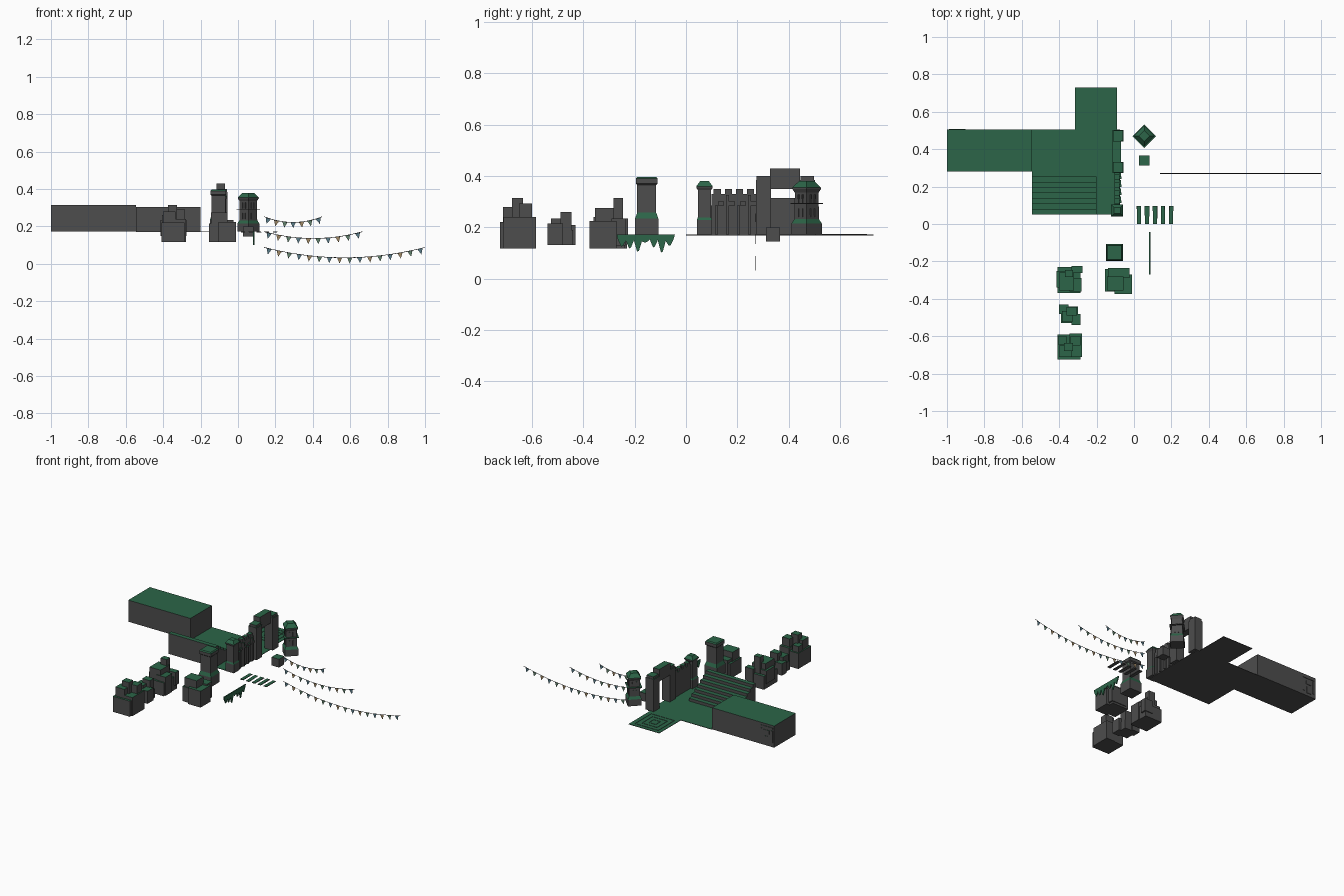
import bpy, bmesh, math, random

if "Cube" in bpy.data.objects:
    bpy.data.objects.remove(bpy.data.objects["Cube"])
random.seed(3)


def mat(name, rgb):
    m = bpy.data.materials.new(name)
    m.diffuse_color = (*rgb, 1)
    m.use_nodes = True
    m.node_tree.nodes["Principled BSDF"].inputs["Base Color"].default_value = m.diffuse_color
    return m


STONE = mat("dark_stone", (0.075, 0.075, 0.075))
GREEN = mat("moss_green", (0.025, 0.13, 0.065))
FLAGS = [mat("flag_blue", (0.1, 0.2, 0.25)), mat("flag_tan", (0.35, 0.25, 0.13)),
         mat("flag_green", (0.12, 0.22, 0.15))]


def finish(name, bm, mats=None):
    """Stone everywhere, moss on upward faces (unless mats are given)."""
    ob_me = bpy.data.meshes.new(name)
    if mats is None:
        bmesh.ops.recalc_face_normals(bm, faces=bm.faces)
        for f in bm.faces:
            f.normal_update()
            f.material_index = 1 if f.normal.z > 0.3 else 0
    bm.to_mesh(ob_me)
    bm.free()
    for m in mats or (STONE, GREEN):
        ob_me.materials.append(m)
    ob = bpy.data.objects.new(name, ob_me)
    bpy.context.collection.objects.link(ob)
    return ob


def add_box(bm, x0, x1, y0, y1, z0, z1):
    vs = bmesh.ops.create_cube(bm, size=1)["verts"]
    for v in vs:
        v.co = ((x0 + x1) / 2 + v.co.x * (x1 - x0), (y0 + y1) / 2 + v.co.y * (y1 - y0),
                (z0 + z1) / 2 + v.co.z * (z1 - z0))
    return vs


def boxes(name, items):
    bm = bmesh.new()
    for b in items:
        add_box(bm, *b)
    return finish(name, bm)


def extrude_x(name, pts, x0, x1, mats=None):
    """Extrude a (y, z) outline along x."""
    bm = bmesh.new()
    f = bm.faces.new([bm.verts.new((x0, y, z)) for y, z in pts])
    g = bmesh.ops.extrude_face_region(bm, geom=[f])["geom"]
    for v in g:
        if isinstance(v, bmesh.types.BMVert):
            v.co.x = x1
    bmesh.ops.recalc_face_normals(bm, faces=bm.faces)
    return finish(name, bm, mats)


def tower(name, cx, cy, prof, turn=math.pi / 4):
    """Square tower lofted from (corner radius, z) rings."""
    bm = bmesh.new()
    rings = [[bm.verts.new((cx + r * math.cos(turn + i * math.pi / 2),
                            cy + r * math.sin(turn + i * math.pi / 2), z)) for i in range(4)]
             for r, z in prof]
    for a, b in zip(rings, rings[1:]):
        for i in range(4):
            bm.faces.new((a[i], a[(i + 1) % 4], b[(i + 1) % 4], b[i]))
    bm.faces.new(rings[0][::-1])
    bm.faces.new(rings[-1])
    return finish(name, bm)


G = 0.172   # ground level of the courtyard
Q = math.sqrt(2)

# Courtyard floor and rear platform
boxes("courtyard_floor", [(-0.545, -0.075, 0.05, 0.505, G - 0.003, G)])
boxes("rear_platform", [(-0.315, -0.09, 0.505, 0.73, G - 0.003, G)])
rings = []
for h in (0.085, 0.055, 0.025):
    cx, cy, w, z = -0.2025, 0.6175, 0.006, (G, G + 0.002)
    for s in (-1, 1):
        rings.append((cx - h, cx + h, cy + s * h - w / 2, cy + s * h + w / 2, *z))
        rings.append((cx + s * h - w / 2, cx + s * h + w / 2, cy - h, cy + h, *z))
boxes("platform_pattern", rings)

# Long hall with carved relief on the back wall
boxes("long_hall", [(-1.0, -0.545, 0.28, 0.505, G, 0.315)])
boxes("hall_relief", [(-0.99, -0.9, 0.5, 0.508, 0.29, 0.3), (-0.99, -0.975, 0.5, 0.508, 0.2, 0.28),
                      (-0.915, -0.9, 0.5, 0.508, 0.2, 0.28), (-0.965, -0.925, 0.5, 0.508, 0.25, 0.275),
                      (-0.96, -0.93, 0.5, 0.508, 0.19, 0.235)])

# Staircase, high at the front, going down to the back
n, y0, y1, top = 7, 0.05, 0.255, 0.305
pts = [(y0, G), (y0, top)]
for i in range(n):
    y = y0 + (y1 - y0) * (i + 1) / n
    pts += [(y, top - (top - G) * i / n), (y, top - (top - G) * (i + 1) / n)]
pts.pop()
pts[-1] = (y1, top - (top - G) * (n - 1) / n)
pts.append((y1, G))
extrude_x("staircase", pts, -0.545, -0.2)

# Battlement wall with merlons and buttresses
wall = [(-0.105, -0.078, 0.1, 0.275, G, 0.33)]
for i in range(4):
    y = 0.108 + i * 0.043
    wall.append((-0.105, -0.078, y, y + 0.028, 0.33, 0.35))
    wall.append((-0.08, -0.066, y + 0.004, y + 0.017, G, 0.285 + 0.04 * (i % 2)))
    wall.append((-0.08, -0.07, y + 0.017, y + 0.04, 0.285, 0.3))
boxes("battlement_wall", wall)

# Gate pillars and lintel
for name, y in (("gate_pillar_front", 0.272), ("gate_pillar_back", 0.442)):
    boxes(name, [(-0.115, -0.055, y, y + 0.06, G, 0.385), (-0.11, -0.06, y + 0.003, y + 0.057, 0.385, 0.4)])
boxes("gate_lintel", [(-0.115, -0.07, 0.328, 0.444, 0.35, 0.43)])

# Towers
tower("corner_tower", -0.09, 0.072, [(r * Q, z) for r, z in (
    (0.03, G), (0.03, 0.228), (0.026, 0.238), (0.026, 0.345), (0.032, 0.355), (0.032, 0.36), (0.017, 0.38))])
tower("lone_pillar", -0.105, -0.153, [(r * Q, z) for r, z in (
    (0.045, G), (0.045, 0.235), (0.037, 0.257), (0.037, 0.365), (0.042, 0.37), (0.042, 0.39), (0.037, 0.397))])
TX, TY = 0.055, 0.47
tower("watch_tower", TX, TY, [(0.059, G), (0.059, 0.215), (0.048, 0.232), (0.046, 0.335), (0.056, 0.35),
                              (0.056, 0.355), (0.03, 0.38)], 0)
tower("watch_tower_ledge", TX, TY, [(0.063, 0.29), (0.063, 0.294)], 0)
bm = bmesh.new()
for k in range(4):   # window frames, one pair per tower face
    a = math.pi / 4 + k * math.pi / 2
    for z in (0.255, 0.31):
        for s in (-0.011, 0.011):
            vs = add_box(bm, 0.031, 0.037, s - 0.003, s + 0.003, z - 0.015, z + 0.018)
            for v in vs:
                x, y = v.co.x, v.co.y
                v.co.x = TX + x * math.cos(a) - y * math.sin(a)
                v.co.y = TY + x * math.sin(a) + y * math.cos(a)
finish("watch_tower_windows", bm)

# Loose crate and planks
boxes("stone_cube", [(0.027, 0.082, 0.312, 0.367, 0.145, 0.2)])
for i in range(5):
    x = 0.016 + i * 0.0427
    ob = boxes(f"plank_{i + 1}", [(x, x + 0.022, 0.0, 0.096, G - 0.004, G)])
    for v in ob.data.vertices:
        v.co.x += random.uniform(-0.003, 0.003) if v.co.y > 0.05 else 0

# Hanging moss curtain
drips = [0.152, 0.125, 0.148, 0.118, 0.15, 0.105, 0.145, 0.14, 0.152, 0.122, 0.15, 0.102, 0.147, 0.128, 0.155]
pts = [(-0.043, G), (-0.27, G)]
for i, z in enumerate(drips):
    y = -0.265 + i * 0.0155
    pts += [(y - 0.003, z), (y + 0.004, z + 0.003)] if i % 2 else [(y, z)]
extrude_x("hanging_moss", pts, 0.081, 0.088, (GREEN,))

# Rock clusters
boxes("rock_a", [(-0.41, -0.285, -0.37, -0.23, 0.117, 0.205), (-0.40, -0.32, -0.355, -0.26, 0.2, 0.275),
                 (-0.345, -0.28, -0.36, -0.29, 0.117, 0.24), (-0.335, -0.275, -0.262, -0.225, 0.15, 0.235),
                 (-0.37, -0.325, -0.283, -0.246, 0.2, 0.315), (-0.415, -0.36, -0.34, -0.25, 0.15, 0.235)])
boxes("rock_b", [(-0.39, -0.3, -0.53, -0.44, 0.132, 0.19), (-0.385, -0.33, -0.525, -0.465, 0.132, 0.235),
                 (-0.36, -0.305, -0.488, -0.445, 0.132, 0.26), (-0.335, -0.285, -0.54, -0.48, 0.132, 0.215),
                 (-0.402, -0.35, -0.48, -0.43, 0.132, 0.21)])
boxes("rock_c", [(-0.41, -0.285, -0.725, -0.59, 0.117, 0.22), (-0.40, -0.335, -0.712, -0.65, 0.2, 0.28),
                 (-0.375, -0.325, -0.678, -0.635, 0.2, 0.315), (-0.34, -0.285, -0.65, -0.6, 0.2, 0.293),
                 (-0.405, -0.36, -0.645, -0.6, 0.2, 0.26), (-0.345, -0.277, -0.71, -0.585, 0.117, 0.24)])
boxes("rock_d", [(-0.155, -0.035, -0.36, -0.24, 0.117, 0.215), (-0.145, -0.055, -0.355, -0.28, 0.2, 0.275),
                 (-0.105, -0.012, -0.375, -0.27, 0.117, 0.225), (-0.14, -0.025, -0.29, -0.235, 0.13, 0.235)])


# Bunting: sagging cord with small triangular pennants
def bunting(name, xa, xb, za, zb, sag, count, y=0.27):
    def z_at(t):
        return za + (zb - za) * t - 4 * sag * t * (1 - t)
    cu = bpy.data.curves.new(name + "_cord", "CURVE")
    cu.dimensions = "3D"
    cu.bevel_depth, cu.bevel_resolution = 0.0015, 0
    sp = cu.splines.new("POLY")
    sp.points.add(24)
    for i, p in enumerate(sp.points):
        p.co = (xa + (xb - xa) * i / 24, y, z_at(i / 24), 1)
    cu.materials.append(STONE)
    bpy.context.collection.objects.link(bpy.data.objects.new(name + "_cord", cu))
    bm = bmesh.new()
    w = 0.014 / (xb - xa)
    for i in range(count):
        t = (i + 0.5) / count
        x = xa + (xb - xa) * t
        slope = (z_at(t + w) - z_at(t - w)) / 0.028
        f = bm.faces.new([bm.verts.new(c) for c in (
            (x - 0.014, y, z_at(t - w)), (x + slope * 0.03, y, z_at(t) - 0.031), (x + 0.014, y, z_at(t + w)))])
        f.material_index = i % 3
    finish(name + "_flags", bm, FLAGS)


bunting("short_bunting", 0.14, 0.45, 0.252, 0.252, 0.03, 7)
bunting("middle_bunting", 0.14, 0.665, 0.172, 0.172, 0.036, 10)
bunting("long_bunting", 0.14, 1.0, 0.088, 0.088, 0.055, 16)
